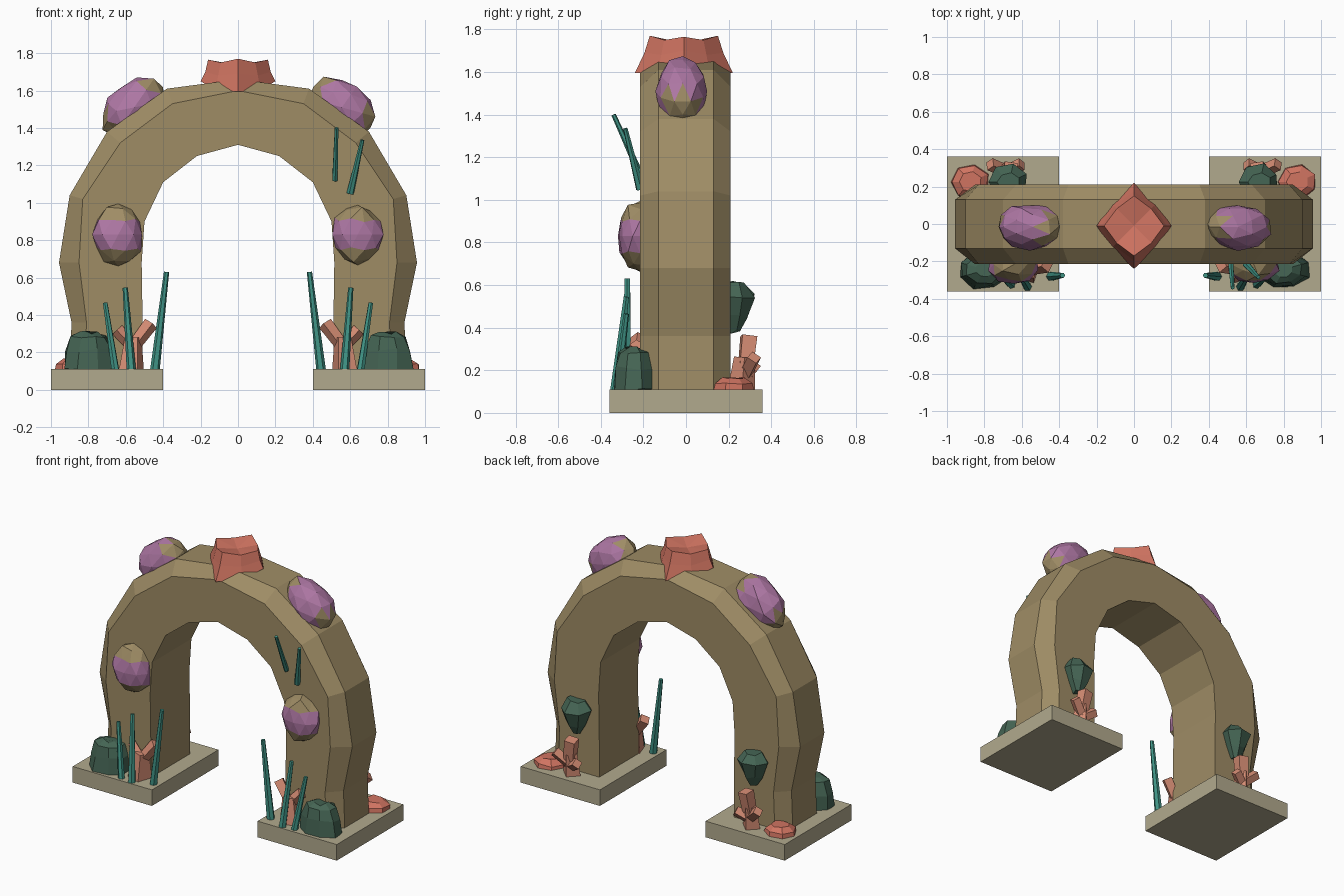
import bpy, bmesh, math, random
from mathutils import Vector, Matrix

random.seed(4)
if "Cube" in bpy.data.objects:
    bpy.data.objects.remove(bpy.data.objects["Cube"])


def material(name, rgb):
    m = bpy.data.materials.new(name)
    m.use_nodes = True
    col = [(c / 255) ** 2.2 for c in rgb] + [1]
    m.diffuse_color = col
    m.node_tree.nodes["Principled BSDF"].inputs["Base Color"].default_value = col
    return m


STONE = material("brown stone", (157, 139, 101))
SLAB = material("pale slab", (176, 168, 140))
RED = material("red coral", (208, 116, 98))
PEACH = material("peach coral", (212, 139, 115))
PURPLE = material("purple coral", (172, 118, 162))
MOSS = material("dark green rock", (70, 100, 84))
TEAL = material("teal weed", (66, 146, 132))


def finish(bm, name, *mats):
    bmesh.ops.recalc_face_normals(bm, faces=bm.faces)
    me = bpy.data.meshes.new(name)
    bm.to_mesh(me)
    bm.free()
    for m in mats:
        me.materials.append(m)
    ob = bpy.data.objects.new(name, me)
    bpy.context.collection.objects.link(ob)
    return ob


def skin(bm, rings, caps=True):
    """Bridge equal-length rings of points into a closed skin."""
    loops = [[bm.verts.new(p) for p in r] for r in rings]
    n = len(loops[0])
    for a, b in zip(loops, loops[1:]):
        for i in range(n):
            j = (i + 1) % n
            bm.faces.new((a[i], a[j], b[j], b[i]))
    if caps:
        bm.faces.new(loops[0])
        bm.faces.new(loops[-1])
    return loops


def rod(bm, p, q, r1, r2, sides):
    """Tapered prism from p to q."""
    p, q = Vector(p), Vector(q)
    d = q - p
    rot = d.to_track_quat('Z', 'Y').to_matrix().to_4x4()
    bmesh.ops.create_cone(bm, cap_ends=True, segments=sides, radius1=r1, radius2=r2,
                          depth=d.length, matrix=Matrix.Translation((p + q) / 2) @ rot)


def rods(name, side, mat, sides, items):
    bm = bmesh.new()
    for p, q, r1, r2 in items:
        rod(bm, (p[0] * side, p[1], p[2]), (q[0] * side, q[1], q[2]), r1, r2, sides)
    return finish(bm, name, mat)


def boulder(name, x, y, levels, sides, mat, jitter=0.01):
    """Faceted stone from stacked rings of (z, x radius, y radius)."""
    bm = bmesh.new()
    rings = []
    for z, rx, ry in levels:
        ring = []
        for i in range(sides):
            a = math.tau * (i + 0.5) / sides
            k = 1 + random.uniform(-jitter, jitter) * 8
            ring.append((x + rx * k * math.cos(a), y + ry * k * math.sin(a),
                         z + random.uniform(-jitter, jitter)))
        rings.append(ring)
    skin(bm, rings)
    return finish(bm, name, mat)


def lump(name, centre, angle, radii, limit):
    """Bump along the stone: purple in the middle, stone at both ends."""
    bm = bmesh.new()
    bmesh.ops.create_icosphere(bm, subdivisions=2, radius=1)
    for v in bm.verts:
        v.co *= random.uniform(0.9, 1.05)
    for f in bm.faces:
        f.material_index = 0 if abs(f.calc_center_median().z) < limit else 1
    m = Matrix.Translation(centre) @ Matrix.Rotation(angle, 4, 'Y') @ Matrix.Diagonal((*radii, 1))
    bmesh.ops.transform(bm, matrix=m, verts=bm.verts)
    return finish(bm, name, PURPLE, STONE)


# Arch: stations of (inner, bevel, outer) points, from crown to foot
half = [((0, 1.31), (0, 1.6), (0, 1.66)),
        ((.22, 1.25), (.35, 1.53), (.38, 1.61)),
        ((.40, 1.11), (.63, 1.32), (.70, 1.38)),
        ((.50, .90), (.83, 1.02), (.90, 1.04)),
        ((.515, .68), (.85, .68), (.957, .68)),
        ((.51, .36), (.81, .36), (.89, .36)),
        ((.51, .1), (.82, .1), (.90, .1))]
stations = [(s, st) for s, part in ((-1, half[:0:-1]), (1, half)) for st in part]
rings = []
for s, (inner, bevel, outer) in stations:
    section = [(inner, -.215), (bevel, -.215), (outer, -.13),
               (outer, .13), (bevel, .21), (inner, .21)]
    rings.append([(s * p[0], y, p[1]) for p, y in section])
bm = bmesh.new()
skin(bm, rings)
finish(bm, "stone_arch", STONE)

# Crown coral: eight-sided flaring star with a dished top
bm = bmesh.new()


def star(rx, ry, diag, zx, zy, zd):
    pts = []
    for i in range(8):
        a = math.tau * i / 8
        if i % 2:
            pts.append((diag * math.cos(a), diag * math.sin(a) - .01, zd))
        else:
            pts.append((rx * math.cos(a), ry * math.sin(a) - .01, zy if i % 4 else zx))
    return pts


loops = skin(bm, [star(.2, .23, .17, 1.65, 1.595, 1.60),
                  star(.175, .185, .15, 1.70, 1.69, 1.68),
                  star(.16, .16, .13, 1.765, 1.77, 1.75)], caps=False)
bm.faces.new(loops[0])
hub = bm.verts.new((0, -.01, 1.735))
for i in range(8):
    bm.faces.new((loops[-1][i], loops[-1][(i + 1) % 8], hub))
finish(bm, "crown_coral", RED)

for side, tag in ((1, "left"), (-1, "right")):
    # Foot slab
    bm = bmesh.new()
    bmesh.ops.create_cube(bm, size=1, matrix=Matrix.Translation((.7 * side, 0, .055))
                          @ Matrix.Diagonal((.6, .72, .11, 1)))
    finish(bm, tag + "_slab", SLAB)

    # Purple lumps on shoulder and leg
    lump(tag + "_shoulder_lump", (.555 * side, -.015, 1.51), 2.19 * side, (.145, .125, .2), .62)
    lump(tag + "_leg_lump", (.64 * side, -.215, .83), 0, (.14, .11, .165), .55)

    # Dark rocks in front and on the back of the leg
    boulder(tag + "_front_rock", .80 * side, -.245,
            [(.105, .145, .105), (.21, .135, .095), (.285, .1, .075), (.305, .05, .04)], 8, MOSS)
    boulder(tag + "_back_rock", .67 * side, .225,
            [(.38, .025, .03), (.45, .065, .06), (.55, .105, .095), (.61, .06, .05)], 7, MOSS)

    # Flat coral at the outer back corner
    boulder(tag + "_flat_coral", .875 * side, .225,
            [(.105, .105, .095), (.135, .1, .09), (.165, .06, .055)], 7, RED, .006)

    # Branching corals
    rods(tag + "_back_coral", side, PEACH, 4, [
        ((.68, .26, .1), (.68, .275, .26), .065, .05),
        ((.68, .28, .22), (.66, .295, .36), .045, .05),
        ((.68, .28, .18), (.77, .32, .26), .035, .035),
        ((.68, .28, .17), (.60, .32, .22), .035, .035)])
    rods(tag + "_front_coral", side, PEACH, 4, [
        ((.57, -.25, .1), (.56, -.245, .28), .075, .05),
        ((.56, -.24, .23), (.465, -.22, .355), .035, .04),
        ((.56, -.24, .23), (.645, -.23, .32), .035, .035)])

    # Weed blades
    rods(tag + "_weeds", side, TEAL, 6, [
        ((.445, -.28, .1), (.382, -.275, .63), .026, .014),
        ((.57, -.335, .1), (.603, -.28, .545), .025, .014),
        ((.655, -.325, .1), (.71, -.28, .465), .022, .013)])

# Blades growing from the left haunch
rods("haunch_weeds", 1, TEAL, 6, [
    ((.518, -.215, 1.12), (.527, -.34, 1.40), .016, .011),
    ((.60, -.215, 1.05), (.665, -.285, 1.335), .02, .011)])
